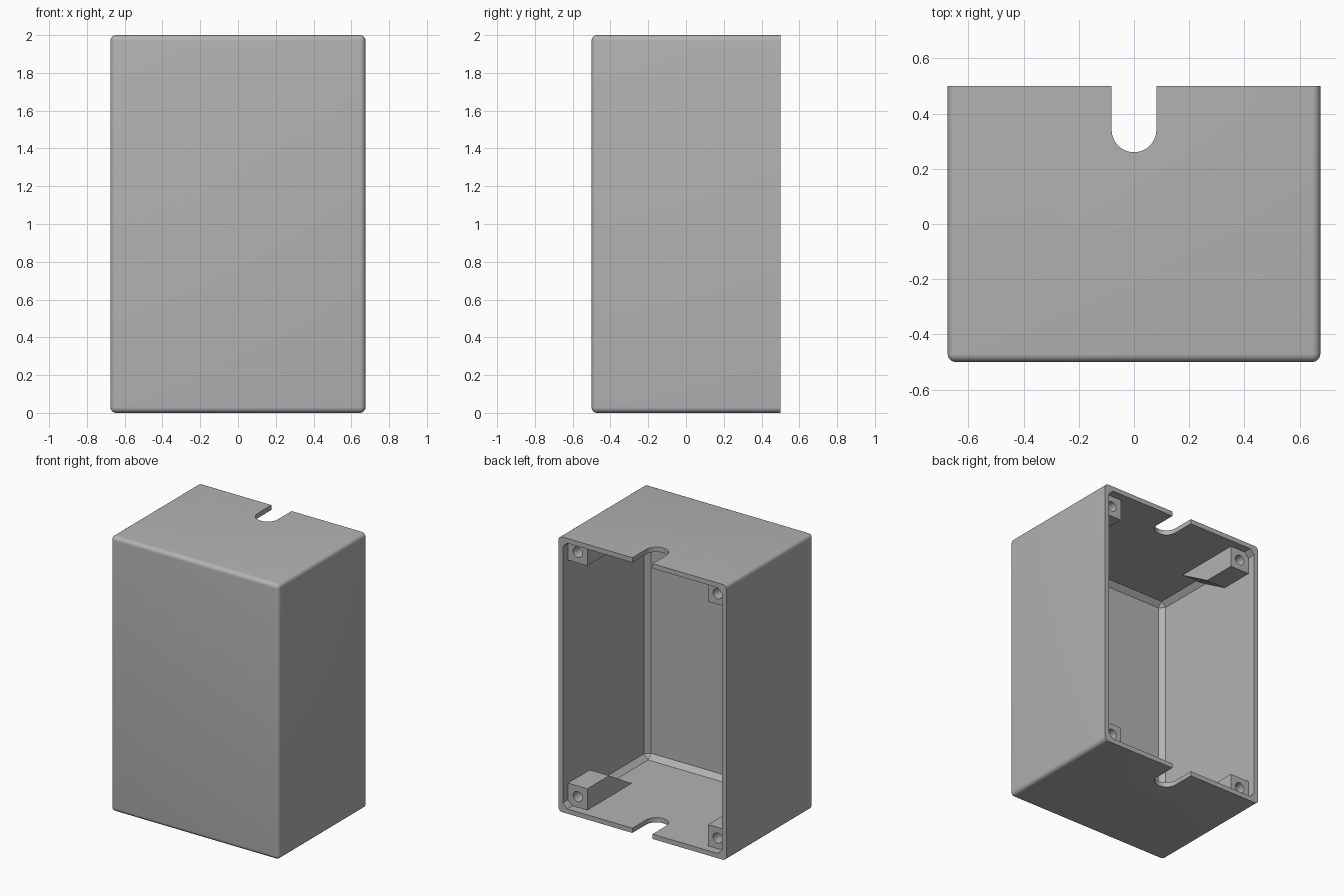
import bpy
import bmesh
from math import radians
from mathutils import Matrix, Vector

if "Cube" in bpy.data.objects:
    bpy.data.objects.remove(bpy.data.objects["Cube"], do_unlink=True)

# Overall dimensions
HALF_W, HALF_D, HEIGHT = 0.675, 0.5, 2.0
WALL, ROUND, CHAMFER = 0.035, 0.03, 0.035
BOSS, RECESS, BOSS_TOP, BOSS_FOOT = 0.155, 0.06, 0.25, 0.51
HOLE_R, HOLE_DEPTH = 0.037, 0.22
SLOT_R, SLOT_Y = 0.081, 0.341

plastic = bpy.data.materials.new("grey_plastic")
plastic.use_nodes = True
grey = (0.45, 0.45, 0.45, 1)
plastic.diffuse_color = grey
plastic.node_tree.nodes["Principled BSDF"].inputs["Base Color"].default_value = grey


def finish(bm, name):
    bmesh.ops.recalc_face_normals(bm, faces=bm.faces)
    mesh = bpy.data.meshes.new(name)
    bm.to_mesh(mesh)
    bm.free()
    mesh.materials.append(plastic)
    obj = bpy.data.objects.new(name, mesh)
    bpy.context.collection.objects.link(obj)
    return obj


def open_box(name, lo, hi, bevel, segments):
    """Box with every edge bevelled except those around its rear face."""
    lo, hi = Vector(lo), Vector(hi)
    bm = bmesh.new()
    bmesh.ops.create_cube(bm, size=1)
    bmesh.ops.scale(bm, vec=hi - lo, verts=bm.verts)
    bmesh.ops.translate(bm, vec=(lo + hi) / 2, verts=bm.verts)
    edges = [e for e in bm.edges if min(v.co.y for v in e.verts) < hi.y - 0.01]
    bmesh.ops.bevel(bm, geom=edges, offset=bevel, segments=segments,
                    profile=0.5, affect='EDGES')
    return finish(bm, name)


def cylinder(name, radius, length, matrix):
    bm = bmesh.new()
    bmesh.ops.create_cone(bm, cap_ends=True, segments=48, radius1=radius,
                          radius2=radius, depth=length, matrix=matrix)
    return finish(bm, name)


def cut(obj, cutter):
    """Subtract the cutter, apply the result and discard the cutter."""
    mod = obj.modifiers.new("cut", 'BOOLEAN')
    mod.operation, mod.solver, mod.object = 'DIFFERENCE', 'EXACT', cutter
    bpy.ops.object.select_all(action='DESELECT')
    bpy.context.view_layer.objects.active = obj
    obj.select_set(True)
    bpy.ops.object.modifier_apply(modifier=mod.name)
    bpy.data.objects.remove(cutter, do_unlink=True)


def smooth(obj):
    bpy.ops.object.select_all(action='DESELECT')
    bpy.context.view_layer.objects.active = obj
    obj.select_set(True)
    bpy.ops.object.shade_smooth_by_angle(angle=radians(30))


# Hollow shell, rounded outside and chamfered inside, open at the rear
shell = open_box("enclosure_shell", (-HALF_W, -HALF_D, 0),
                 (HALF_W, HALF_D, HEIGHT), ROUND, 6)
cut(shell, open_box("cavity_cutter", (-HALF_W + WALL, -HALF_D + WALL, WALL),
                    (HALF_W - WALL, HALF_D + 0.2, HEIGHT - WALL), CHAMFER, 1))

# Round-ended cable slot through the roof and the floor
cut(shell, cylinder("slot_end_cutter", SLOT_R, HEIGHT * 2,
                    Matrix.Translation((0, SLOT_Y, HEIGHT / 2))))
cut(shell, open_box("slot_cutter", (-SLOT_R, SLOT_Y, -1),
                    (SLOT_R, HALF_D + 0.2, HEIGHT + 1), 0.0, 1))
smooth(shell)


def screw_boss(name, sx, top):
    """Corner post with a sloping inner end and a blind screw hole."""
    sz, base = (-1, HEIGHT) if top else (1, 0)
    rear = HALF_D - RECESS
    embed = WALL - 0.005
    inner = WALL + BOSS
    profile = [(rear, embed), (rear, inner), (rear - BOSS_TOP, inner),
               (rear - BOSS_FOOT, WALL), (rear - BOSS_FOOT, embed)]
    bm = bmesh.new()
    face = bm.faces.new([bm.verts.new((sx * (HALF_W - embed), y, base + sz * z))
                         for y, z in profile])
    side = bmesh.ops.extrude_face_region(bm, geom=[face])["geom"]
    bmesh.ops.translate(bm, vec=(-sx * (inner - embed), 0, 0),
                        verts=[g for g in side if isinstance(g, bmesh.types.BMVert)])
    boss = finish(bm, name)
    centre = WALL + BOSS / 2
    place = Matrix.Translation((sx * (HALF_W - centre), rear, base + sz * centre))
    cut(boss, cylinder("hole_cutter", HOLE_R, HOLE_DEPTH * 2,
                       place @ Matrix.Rotation(radians(90), 4, 'X')))
    smooth(boss)


# Four screw bosses, one in each rear corner
for sx, side in ((1, "left"), (-1, "right")):
    for top, level in ((True, "upper"), (False, "lower")):
        screw_boss(f"{level}_{side}_screw_boss", sx, top)
